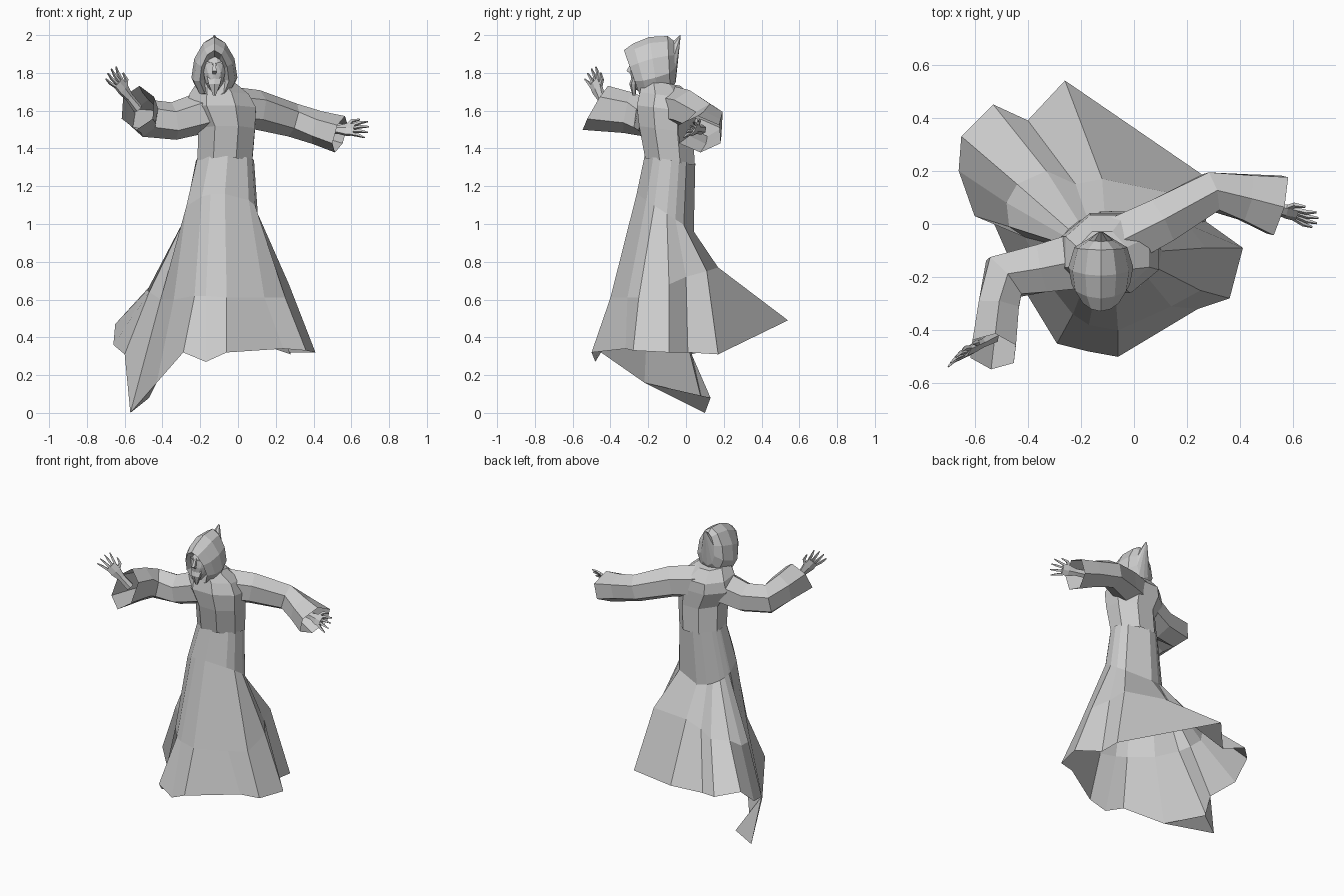
import bpy
import bmesh
from math import atan2, cos, pi, sin
from mathutils import Vector

cube = bpy.data.objects.get("Cube")
if cube:
    bpy.data.objects.remove(cube, do_unlink=True)

# One plain grey for the whole figure
cloth = bpy.data.materials.new("plain_grey")
cloth.use_nodes = True
grey = (0.6, 0.6, 0.6, 1)
cloth.diffuse_color = grey
cloth.node_tree.nodes["Principled BSDF"].inputs["Base Color"].default_value = grey


def loft(bm, rings, cap_start=False, cap_end=False):
    """Bridge closed rings of equal size with faces and return the rows."""
    rows = [[bm.verts.new(point) for point in ring] for ring in rings]
    count = len(rows[0])
    for low, high in zip(rows, rows[1:]):
        for i in range(count):
            j = (i + 1) % count
            bm.faces.new((low[i], low[j], high[j], high[i]))
    if cap_start:
        bm.faces.new(list(reversed(rows[0])))
    if cap_end:
        bm.faces.new(rows[-1])
    return rows


def finish(bm, name):
    """Turn the bmesh into a flat shaded object."""
    bmesh.ops.recalc_face_normals(bm, faces=bm.faces)
    mesh = bpy.data.meshes.new(name)
    bm.to_mesh(mesh)
    bm.free()
    mesh.materials.append(cloth)
    part = bpy.data.objects.new(name, mesh)
    bpy.context.collection.objects.link(part)


def tube(bm, nodes, sides=6, up=(0, 0, 1), cap_end=True, slant=0):
    """Sweep an oval along nodes of (centre, half width, half height).

    The slant pushes the upper edge of the last ring back along the path."""
    centres = [Vector(node[0]) for node in nodes]
    last = len(nodes) - 1
    rings = []
    for i, (_, width, height) in enumerate(nodes):
        along = (centres[min(i + 1, last)] - centres[max(i - 1, 0)]).normalized()
        side = along.cross(Vector(up)).normalized()
        rise = side.cross(along)
        if i == last:
            rise = rise - along * slant
        ring = []
        for k in range(sides):
            a = 2 * pi * (k + 0.5) / sides
            ring.append(centres[i] + side * width * cos(a) + rise * height * sin(a))
        rings.append(ring)
    loft(bm, rings, True, cap_end)


def hundredths(points):
    return [Vector(point) / 100 for point in points]


# Skirt: swept hem with a trailing tail, a middle row, tilted hips and waist
hem = hundredths([
    (-17, -48, 27), (-6, -50, 32), (24, -32, 34), (36, -28, 33), (41, -9, 32),
    (27, 1, 32), (28, 17, 31), (-26, 54, 49), (-40, 39, 42), (-53, 45, 45),
    (-65, 33, 47), (-66, 20, 36), (-60, 3, 31), (-57, 10, 0),
    (-43, -22, 16), (-29, -45, 32)])
middle = hundredths([
    (-17, -38, 62), (-6, -40, 61), (14, -31, 61), (25, -25, 61), (27, -9, 68),
    (20, 0, 72), (17, 11, 75), (-12, 17, 77), (-22, 15, 72), (-33, 20, 70),
    (-44, 15, 70), (-48, 8, 65), (-47, -1, 64), (-41, -5, 60),
    (-34, -20, 60), (-23, -34, 62)])


def girdle(centre, width, depth, drop):
    """Tilted oval whose points line up with the middle row."""
    ring = []
    for point in middle:
        angle = atan2(point.y + 0.11, point.x + 0.09)
        rim = Vector((width * cos(angle), depth * sin(angle), -drop * sin(angle)))
        ring.append(Vector(centre) + rim)
    return ring


hips = girdle((-0.09, -0.11, 1.06), 0.195, 0.152, 0.1)
waist = girdle((-0.07, -0.085, 1.34), 0.155, 0.135, 0.02)
bm = bmesh.new()
edge = loft(bm, [hem, middle, hips, waist])[0]
# Turned under fold at the tail of the hem
fold = bm.verts.new((-0.47, 0.13, 0.08))
for i in (12, 13):
    bm.faces.new((edge[i], edge[i + 1], fold))
finish(bm, "skirt")

# Torso: stacked eight sided ovals of (x, y, z, half width, half depth)
torso_rings = []
for x, y, z, width, depth in (
        (-0.07, -0.085, 1.33, 0.157, 0.142),
        (-0.06, -0.105, 1.5, 0.162, 0.155),
        (-0.09, -0.11, 1.61, 0.2, 0.163),
        (-0.1, -0.105, 1.68, 0.17, 0.15),
        (-0.12, -0.13, 1.75, 0.1, 0.11)):
    torso_rings.append([
        (x + width * cos(a), y + depth * sin(a), z - 0.02 * sin(a))
        for a in (2 * pi * (k + 0.5) / 8 for k in range(8))])
bm = bmesh.new()
loft(bm, torso_rings, cap_end=True)
finish(bm, "torso")

# Sleeves: bent tubes widening to open cuffs
sleeves = {
    "left_sleeve": [
        ((-0.06, -0.07, 1.62), 0.11, 0.11),
        ((0.1, 0.01, 1.605), 0.10, 0.105),
        ((0.29, 0.12, 1.55), 0.085, 0.09),
        ((0.42, 0.10, 1.51), 0.10, 0.09),
        ((0.54, 0.07, 1.475), 0.13, 0.1)],
    "right_sleeve": [
        ((-0.12, -0.12, 1.61), 0.13, 0.115),
        ((-0.34, -0.165, 1.545), 0.105, 0.1),
        ((-0.49, -0.2, 1.56), 0.105, 0.1),
        ((-0.51, -0.31, 1.59), 0.088, 0.11),
        ((-0.53, -0.48, 1.615), 0.095, 0.125)],
}
for name, nodes in sleeves.items():
    bm = bmesh.new()
    tube(bm, nodes, cap_end=False, slant=0.4 if name.startswith("right") else 0)
    finish(bm, name)


def hand(name, wrist, knuckles, spread):
    """Flat palm, four fanned fingers and a thumb on the spread side."""
    wrist, knuckles = Vector(wrist), Vector(knuckles)
    along = (knuckles - wrist).normalized()
    spread = Vector(spread)
    spread = (spread - along * spread.dot(along)).normalized()
    flat = along.cross(spread)
    bm = bmesh.new()
    palm = wrist.lerp(knuckles, 0.55)
    tube(bm, [(wrist - along * 0.08, 0.028, 0.026), (wrist, 0.025, 0.018),
              (palm, 0.04, 0.018), (knuckles, 0.04, 0.013)], up=flat)
    for i in range(4):
        shift = i - 1.5
        root = knuckles + spread * shift * 0.019 - along * 0.01
        reach = 0.095 - 0.01 * abs(shift)
        heading = (along + spread * shift * 0.2).normalized()
        bend = root + heading * reach * 0.55 + flat * 0.006
        tip = root + heading * reach
        tube(bm, [(root, 0.01, 0.01), (bend, 0.009, 0.009), (tip, 0.004, 0.004)],
             sides=4, up=flat)
    root = palm + spread * 0.025
    bend = root + spread * 0.03 + along * 0.02
    tip = bend + spread * 0.01 + along * 0.04
    tube(bm, [(root, 0.014, 0.012), (bend, 0.011, 0.01), (tip, 0.005, 0.005)],
         sides=4, up=flat)
    finish(bm, name)


hand("left_hand", (0.53, 0.06, 1.50), (0.615, 0.035, 1.5), (0, 0.5, 0.7))
hand("right_hand", (-0.575, -0.45, 1.67), (-0.635, -0.485, 1.75), (0.6, 0.6, 0.4))

# Hood: leaning ovals from the dark recess, round the rim, back to the peak
hood_rings = []
for y, z, width, height, lean in (
        (-0.22, 1.79, 0.05, 0.08, 0.2),
        (-0.285, 1.795, 0.076, 0.125, 0.35),
        (-0.24, 1.805, 0.108, 0.15, 0.27),
        (-0.17, 1.825, 0.12, 0.165, 0.15),
        (-0.09, 1.845, 0.098, 0.15, 0.05),
        (-0.06, 1.86, 0.05, 0.11, 0.05),
        (-0.03, 1.99, 0.008, 0.012, 0)):
    ring = []
    for k in range(10):
        a = 2 * pi * k / 10 + pi / 2
        rise = height * sin(a)
        taper = 1 - 0.22 * sin(a)
        ring.append((-0.125 + width * taper * cos(a), y - lean * rise, z + rise))
    hood_rings.append(ring)
bm = bmesh.new()
loft(bm, hood_rings, cap_start=True, cap_end=True)
finish(bm, "hood")

# Face: faceted head with brow, nose and pointed beard inside the hood
bm = bmesh.new()
bmesh.ops.create_icosphere(bm, subdivisions=2, radius=1)
for v in bm.verts:
    narrow = 0.85 + 0.15 * v.co.z
    v.co = Vector((v.co.x * 0.07 * narrow - 0.125,
                   v.co.y * 0.06 - 0.235, v.co.z * 0.105 + 1.8))
tube(bm, [((-0.125, -0.28, 1.86), 0.008, 0.008),
          ((-0.125, -0.305, 1.81), 0.016, 0.014),
          ((-0.125, -0.285, 1.795), 0.012, 0.008)], sides=4, up=(0, 1, 0))
tube(bm, [((-0.125, -0.265, 1.78), 0.045, 0.02),
          ((-0.125, -0.28, 1.74), 0.035, 0.02),
          ((-0.125, -0.275, 1.68), 0.008, 0.008)], sides=6, up=(0, 1, 0))
for side in (-1, 1):
    tube(bm, [((-0.125 + side * 0.008, -0.288, 1.845), 0.006, 0.008),
              ((-0.125 + side * 0.05, -0.27, 1.86), 0.006, 0.006)], sides=4)
finish(bm, "face")
